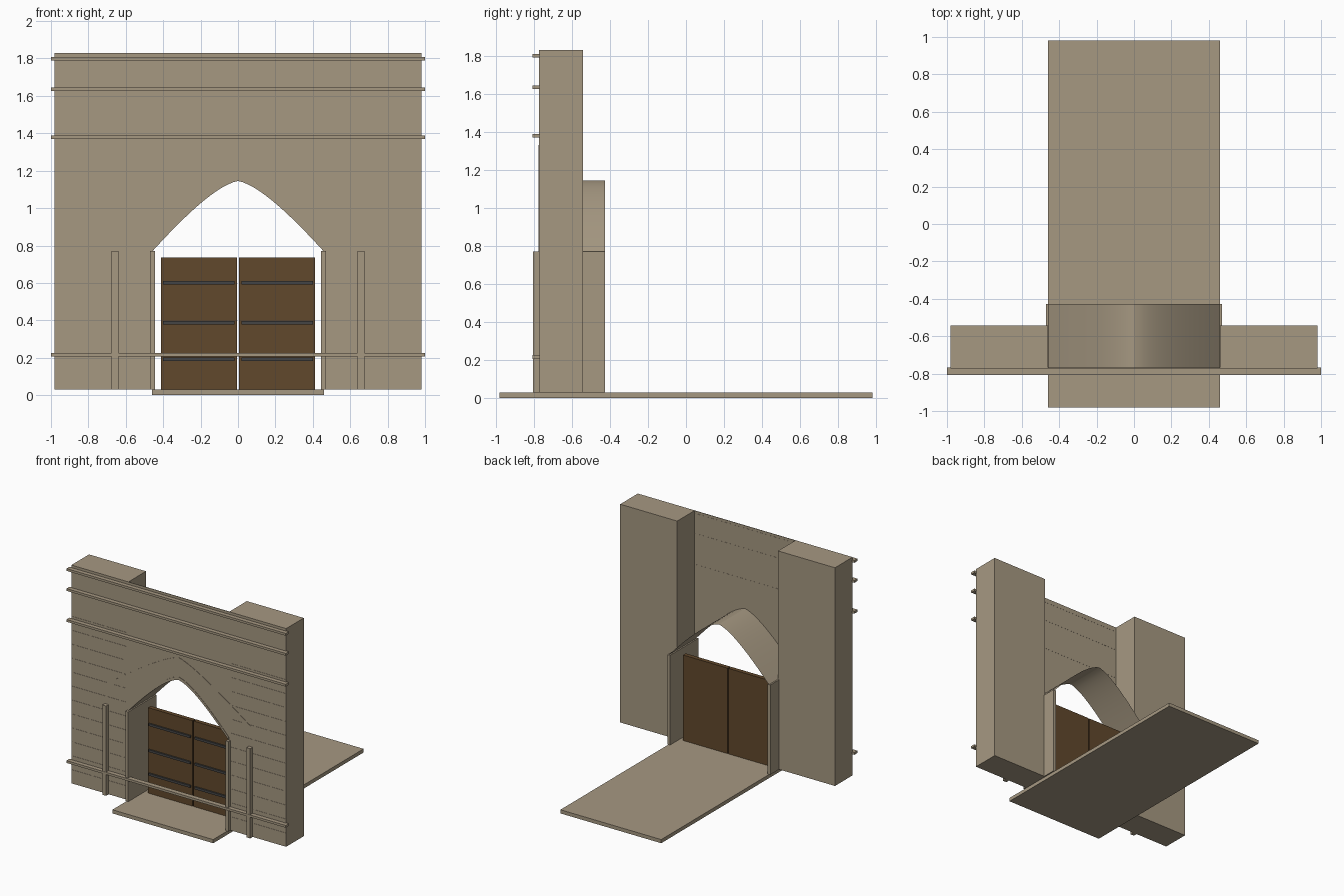
import bpy, bmesh
from mathutils import Vector

cube = bpy.data.objects.get("Cube")
if cube:
    bpy.data.objects.remove(cube, do_unlink=True)


def material(name, rgb):
    m = bpy.data.materials.new(name)
    m.use_nodes = True
    m.diffuse_color = (*rgb, 1)
    m.node_tree.nodes["Principled BSDF"].inputs["Base Color"].default_value = (*rgb, 1)
    return m


stone = material("sandstone", (0.38, 0.315, 0.222))
wood = material("dark_wood", (0.12, 0.065, 0.025))
iron = material("dark_iron", (0.06, 0.06, 0.06))


def finish(name, bm, mat):
    bmesh.ops.recalc_face_normals(bm, faces=bm.faces[:])
    mesh = bpy.data.meshes.new(name)
    bm.to_mesh(mesh)
    bm.free()
    mesh.materials.append(mat)
    obj = bpy.data.objects.new(name, mesh)
    bpy.context.collection.objects.link(obj)
    return obj


def box(name, x, y, z, mat=stone):
    bm = bmesh.new()
    bmesh.ops.create_cube(bm, size=1)
    for v in bm.verts:
        for i, (lo, hi) in enumerate((x, y, z)):
            v.co[i] = hi if v.co[i] > 0 else lo
    return finish(name, bm, mat)


def pair(name, x, y, z, mat=stone):
    box("left_" + name, x, y, z, mat)
    box("right_" + name, (-x[1], -x[0]), y, z, mat)


def plate(name, outline, y, mat=stone):
    """Extrude an x-z outline between two depths."""
    bm = bmesh.new()
    face = bm.faces.new([bm.verts.new((px, y[0], pz)) for px, pz in outline])
    new = bmesh.ops.extrude_face_region(bm, geom=[face])["geom"]
    for v in new:
        if isinstance(v, bmesh.types.BMVert):
            v.co.y = y[1]
    return finish(name, bm, mat)


def arch(half, spring, bend_x, bend_z, apex, steps=12):
    """Pointed arch from left spring over the apex to the right spring."""
    a, b, c = Vector((half, spring)), Vector((bend_x, bend_z)), Vector((0, apex))
    pts = []
    for i in range(steps + 1):
        t = i / steps
        pts.append(tuple(a * (1 - t) ** 2 + b * 2 * t * (1 - t) + c * t * t))
    return pts + [(-x, z) for x, z in reversed(pts[:-1])]


BASE, TOP, FRONT = 0.03, 1.83, -0.77

# Ground slab and the two piers
box("floor_slab", (-0.46, 0.46), (-0.98, 0.98), (0, BASE))
pair("pier", (0.46, 0.98), (FRONT, -0.542), (BASE, TOP))

# Thin facade with the arched opening
opening = arch(0.457, 0.77, 0.14, 1.12, 1.145)
facade = [(0.98, BASE), (0.98, TOP), (-0.98, TOP), (-0.98, BASE), (-0.457, BASE)]
facade += opening[::-1] + [(0.457, BASE)]
plate("facade", facade, (FRONT - 0.002, FRONT + 0.002))

# Arch trim and hood mould
trim = arch(0.457, 0.795, 0.14, 1.145, 1.17)
plate("arch_trim", opening + trim[::-1], (FRONT - 0.005, FRONT))
hood_low = arch(0.655, 0.90, 0.16, 1.255, 1.29)
hood_high = arch(0.655, 0.94, 0.16, 1.295, 1.33)
plate("hood_mould", hood_low + hood_high[::-1], (FRONT - 0.005, FRONT))

# Vault behind the opening
bm = bmesh.new()
rows = [[bm.verts.new((x, y, z)) for x, z in opening] for y in (FRONT, -0.427)]
for i in range(len(opening) - 1):
    bm.faces.new((rows[0][i], rows[0][i + 1], rows[1][i + 1], rows[1][i]))
vault = finish("vault", bm, stone)
bpy.context.view_layer.objects.active = vault
vault.select_set(True)
bpy.ops.object.shade_smooth_by_angle(angle=0.4)

# Jambs and slim pilasters
pair("jamb", (0.445, 0.47), (-0.797, -0.427), (BASE, 0.77))
pair("pilaster", (0.64, 0.675), (-0.805, FRONT), (BASE, 0.77))

# Horizontal string courses
for i, z in enumerate((0.206, 1.37, 1.625, 1.79)):
    box(f"string_course_{i + 1}", (-1, 1), (-0.807, -0.767), (z, z + 0.019))

# Fine masonry joints on each pier
for i in range(12):
    z = 0.14 + 0.115 * i
    pair(f"masonry_joint_{i + 1}", (0.48, 0.979), (FRONT - 0.004, FRONT), (z, z + 0.004))

# Door leaves with iron straps
pair("door_leaf", (0.005, 0.412), (-0.585, -0.55), (BASE, 0.735), wood)
for i, z in enumerate((0.182, 0.377, 0.592)):
    pair(f"door_strap_{i + 1}", (0.02, 0.40), (-0.597, -0.58), (z, z + 0.019), iron)
